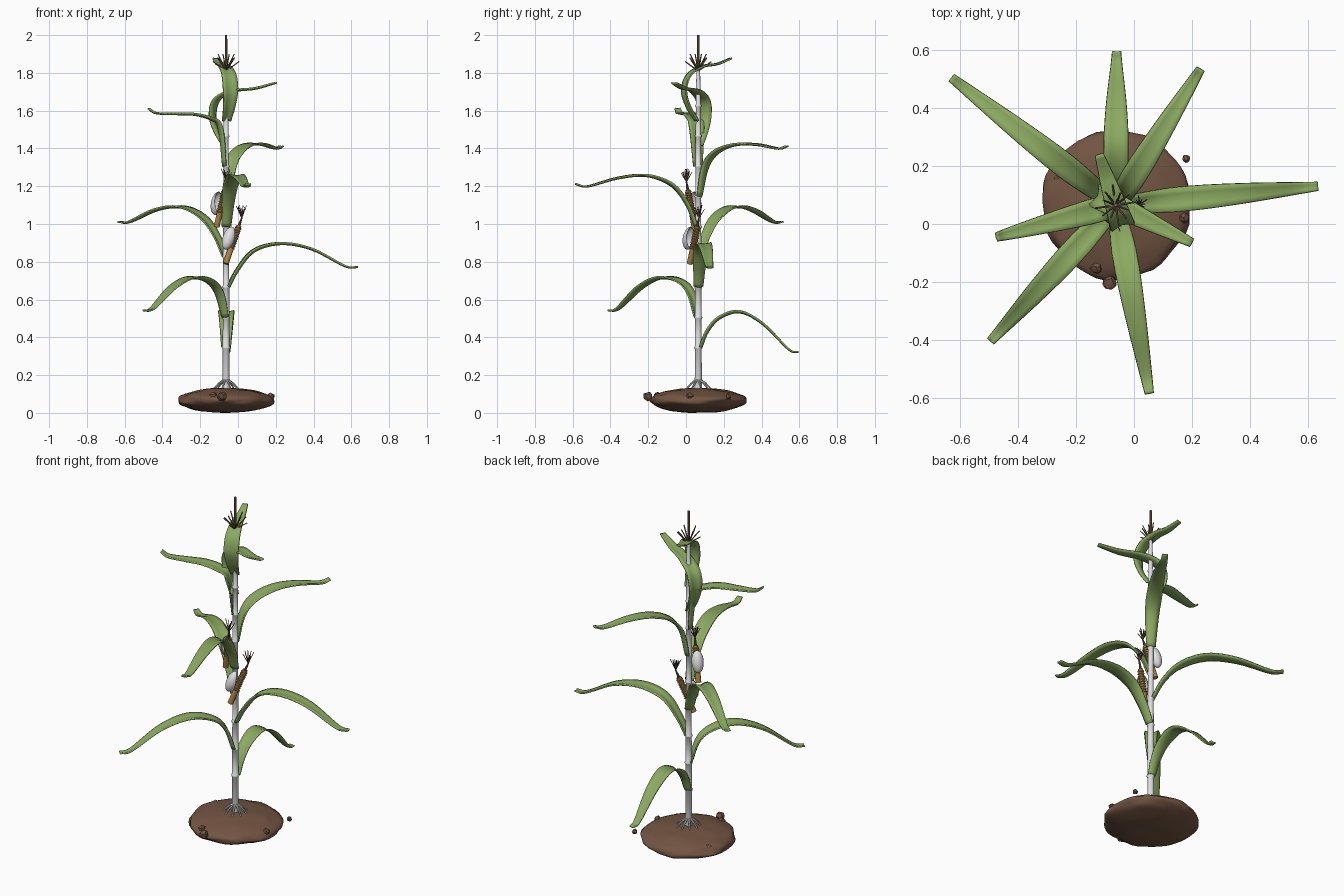
import bpy, bmesh, math, random
from mathutils import Vector, Matrix, noise

if "Cube" in bpy.data.objects:
    bpy.data.objects.remove(bpy.data.objects["Cube"])

random.seed(4)
CX, CY = -0.063, 0.065          # stalk axis
Z = Vector((0, 0, 1))


def material(name, rgb):
    m = bpy.data.materials.new(name)
    m.diffuse_color = (*rgb, 1)
    m.use_nodes = True
    m.node_tree.nodes["Principled BSDF"].inputs["Base Color"].default_value = m.diffuse_color
    return m


GREEN = material("leaf green", (0.26, 0.40, 0.12))
WHITE = material("pale stalk", (0.75, 0.75, 0.77))
SOIL = material("soil brown", (0.17, 0.09, 0.055))
GOLD = material("cob gold", (0.42, 0.23, 0.06))
TAN = material("tassel tan", (0.20, 0.14, 0.08))
SILK = material("silk brown", (0.13, 0.09, 0.06))


def finish(bm, name, mat, angle=40):
    bmesh.ops.recalc_face_normals(bm, faces=bm.faces)
    me = bpy.data.meshes.new(name)
    bm.to_mesh(me)
    bm.free()
    me.materials.append(mat)
    ob = bpy.data.objects.new(name, me)
    bpy.context.collection.objects.link(ob)
    bpy.ops.object.select_all(action='DESELECT')
    bpy.context.view_layer.objects.active = ob
    ob.select_set(True)
    bpy.ops.object.shade_smooth_by_angle(angle=math.radians(angle))
    return ob


def polar(r, a, z):
    return Vector((r * math.cos(a), r * math.sin(a), z))


def rod(bm, a, b, r1, r2, seg=8):
    d = b - a
    mat = Matrix.Translation((a + b) / 2) @ Z.rotation_difference(d).to_matrix().to_4x4()
    bmesh.ops.create_cone(bm, cap_ends=True, segments=seg, radius1=r1, radius2=r2,
                          depth=d.length, matrix=mat)


def spline(pts, n=6):
    # Catmull-Rom through the points
    p = [pts[0] * 2 - pts[1]] + pts + [pts[-1] * 2 - pts[-2]]
    out = []
    for a, b, c, d in zip(p, p[1:], p[2:], p[3:]):
        for k in range(n):
            t = k / n
            out.append(b + ((c - a) * t + (2 * a - 5 * b + 4 * c - d) * t * t
                            + (3 * b - a - 3 * c + d) * t ** 3) / 2)
    return out + [pts[-1]]


ROOT = Vector((CX, CY, 0))

# Soil mound
bm = bmesh.new()
bmesh.ops.create_uvsphere(bm, u_segments=48, v_segments=24, radius=1)
for v in bm.verts:
    w = 1 + 0.06 * noise.noise(v.co * 2.5) + 0.02 * noise.noise(v.co * 8)
    v.co = ROOT + Vector((v.co.x * 0.255, v.co.y * 0.255, v.co.z * 0.066)) * w
low = min(v.co.z for v in bm.verts)
bmesh.ops.translate(bm, verts=bm.verts, vec=(0, 0, -low))
finish(bm, "soil_mound", SOIL, 60)

# Soil clods
bm = bmesh.new()
for x, y, r in [(0.18, 0.225, 0.014), (-0.083, -0.203, 0.024), (-0.13, -0.15, 0.021),
                (0.172, 0.02, 0.018), (-0.26, 0.16, 0.018)]:
    new = bmesh.ops.create_icosphere(bm, subdivisions=2, radius=r,
                                     matrix=Matrix.Translation((x, y, 0.088)))["verts"]
    for v in new:
        v.co += Vector([random.uniform(-0.12, 0.12) * r for _ in range(3)])
finish(bm, "soil_clods", SOIL, 20)

# Stalk with swollen nodes
NODES = [0.345 + 0.16 * i for i in range(9)]
prof = [(0.0, 0.10), (0.019, 0.10)]
for z in NODES:
    r = 0.0195 - 0.004 * z
    prof += [(r + bump, z + dz) for dz, bump in ((-.008, 0), (-.003, .004), (.003, .004), (.008, 0))]
prof += [(0.010, 1.81), (0.0, 1.82)]
bm = bmesh.new()
verts = [bm.verts.new((CX + r, CY, z)) for r, z in prof]
geom = verts + [bm.edges.new(e) for e in zip(verts, verts[1:])]
bmesh.ops.spin(bm, geom=geom, cent=ROOT, axis=Z, angle=math.tau, steps=16)
bmesh.ops.remove_doubles(bm, verts=bm.verts, dist=0.0005)
finish(bm, "stalk", WHITE)

# Prop roots
bm = bmesh.new()
for i in range(9):
    a = math.tau * i / 9 + 0.2
    p, q, r = [ROOT + polar(d, a, z) for d, z in ((0.012, 0.175), (0.04, 0.155), (0.07, 0.125))]
    rod(bm, p, q, 0.006, 0.005)
    rod(bm, q, r, 0.005, 0.003)
finish(bm, "prop_roots", WHITE)


def leaf(name, tip, rib):
    # rib: (distance from stalk axis, height) along the midrib
    heading = (Vector(tip).to_3d() - ROOT).normalized()
    side = Z.cross(heading).normalized()
    path = spline([ROOT + heading * d + Z * z for d, z in rib])
    dist = [0]
    for a, b in zip(path, path[1:]):
        dist.append(dist[-1] + (b - a).length)
    bm = bmesh.new()
    rows = []
    for k, p in enumerate(path):
        tan = (path[min(k + 1, len(path) - 1)] - path[max(k - 1, 0)]).normalized()
        up = tan.cross(side).normalized()
        t = dist[k] / dist[-1]
        w = 0.024 + 0.018 * min(1, t / 0.35) if t < 0.45 else 0.042 - 0.027 * ((t - 0.45) / 0.55) ** 1.3
        cup = 0.5 - 0.3 * min(1, t * 2)
        rows.append([bm.verts.new(p + side * w * s + up * w * cup * abs(s) ** 1.4)
                     for s in (-1, -.5, 0, .5, 1)])
    for a, b in zip(rows, rows[1:]):
        for j in range(4):
            bm.faces.new((a[j], a[j + 1], b[j + 1], b[j]))
    mod = finish(bm, name, GREEN).modifiers.new("thickness", 'SOLIDIFY')
    mod.thickness, mod.offset = 0.008, 0


# Arching leaves: tip position and midrib heights at shared fractions, one per node
FRACS = (.1, .22, .42, .65, .9, 1)
ARCHING = [
    ((-.06, .595), (.43, .50, .53, .465, .335, .32)),
    ((-.495, -.405), (.63, .69, .71, .66, .55, .54)),
    ((.635, .13), (.76, .855, .892, .863, .775, .77)),
    ((-.63, .505), (.93, 1.025, 1.085, 1.07, 1.008, 1.01)),
    ((.053, -.585), (1.1, 1.2, 1.252, 1.24, 1.197, 1.21)),
    ((.23, .535), (1.3, 1.375, 1.415, 1.417, 1.397, 1.41)),
    ((-.475, -.045), (1.51, 1.555, 1.577, 1.58, 1.585, 1.61)),
]
for i, (tip, heights) in enumerate(ARCHING):
    reach = (Vector(tip).to_3d() - ROOT).length
    leaf(f"leaf_{i + 1}", tip,
         [(0.018, NODES[i])] + [(reach * f, z) for f, z in zip(FRACS, heights)])

# Two top leaves lean backwards and curl over
for name, tip, z in (("top_leaf_1", (.2, -.065), 1.42), ("top_leaf_2", (-.12, .24), 1.55)):
    reach = (Vector(tip).to_3d() - ROOT).length
    leaf(name, tip, [(0, z), (-.045, z + .075), (-.068, z + .155), (-.045, z + .235),
                     (reach * .15, z + .28), (reach * .6, z + .295), (reach, z + .325)])


def ear(n, base, top, husk_at):
    base, top, husk_at = map(Vector, (base, top, husk_at))
    axis = (top - base).normalized()
    q = Z.rotation_difference(axis).to_matrix()
    # Cob with rows of kernels
    bm = bmesh.new()
    rod(bm, base, top, 0.016, 0.014, 14)
    for ring in range(9):
        for k in range(10):
            p = base.lerp(top, 0.42 + 0.065 * ring) + q @ polar(.0145, math.tau * (k + ring % 2 / 2) / 10, 0)
            bmesh.ops.create_icosphere(bm, subdivisions=1, radius=0.005, matrix=Matrix.Translation(p))
    finish(bm, f"cob_{n}", GOLD)
    # Husk: half shell open towards the cob
    away = (husk_at - base.lerp(top, 0.65)).normalized()
    bm = bmesh.new()
    bmesh.ops.create_uvsphere(bm, u_segments=20, v_segments=14, radius=1)
    for v in bm.verts:
        v.co = husk_at + q @ Vector((v.co.x * 0.033, v.co.y * 0.033, v.co.z * 0.064))
    bmesh.ops.bisect_plane(bm, geom=bm.verts[:] + bm.edges[:] + bm.faces[:], clear_inner=True,
                           plane_co=husk_at - away * 0.012, plane_no=away)
    finish(bm, f"husk_{n}", WHITE).modifiers.new("thickness", 'SOLIDIFY').thickness = 0.004
    # Silk tuft
    bm = bmesh.new()
    tuft = top + axis * 0.045
    rod(bm, top, tuft, 0.008, 0.004)
    for k in range(11):
        spread = polar(0.03 if k % 2 else 0.018, math.tau * k / 11, random.uniform(0.045, 0.07))
        rod(bm, tuft, tuft + spread, 0.0028, 0.0018, 5)
    finish(bm, f"silk_{n}", SILK)


ear(1, (-.065, .02, .79), (.005, .06, .99), (-.048, .016, .925))
ear(2, (-.113, .045, .985), (-.07, .01, 1.18), (-.11, .048, 1.11))

# Tassel: central spike and spreading branches
bm = bmesh.new()
rod(bm, ROOT + Z * 1.78, ROOT + Z * 2, 0.007, 0.006)
for k in range(12):
    rise = 0.05 + 0.02 * (k % 3)
    rod(bm, ROOT + Z * 1.81, ROOT + polar(0.1 - 0.6 * rise, math.tau * k / 12 + 0.15, 1.81 + rise), 0.004, 0.003, 6)
finish(bm, "tassel", TAN)
